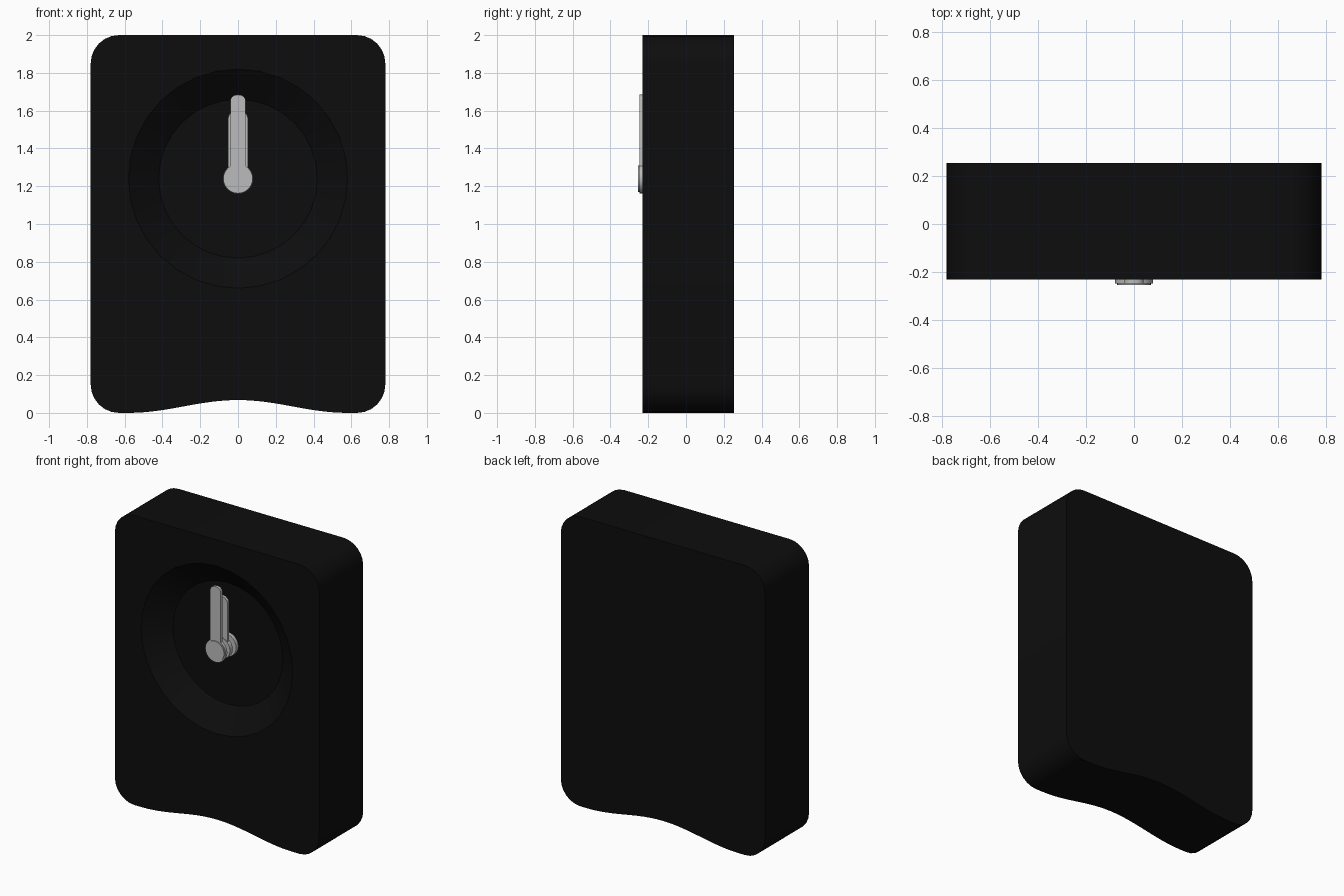
import bpy
import bmesh
import math

old = bpy.data.objects.get("Cube")
if old:
    bpy.data.objects.remove(old, do_unlink=True)

FRONT, BACK, FLOOR = -0.23, 0.253, -0.11   # depths along y
DIAL_Z = 1.24


def material(name, value):
    mat = bpy.data.materials.new(name)
    mat.use_nodes = True
    colour = (value, value, value, 1)
    mat.diffuse_color = colour
    mat.node_tree.nodes["Principled BSDF"].inputs["Base Color"].default_value = colour
    return mat


black = material("black plastic", 0.004)
grey = material("light grey", 0.5)


def finish(bm, name, mat):
    bmesh.ops.recalc_face_normals(bm, faces=bm.faces[:])
    mesh = bpy.data.meshes.new(name)
    bm.to_mesh(mesh)
    bm.free()
    mesh.materials.append(mat)
    obj = bpy.data.objects.new(name, mesh)
    bpy.context.collection.objects.link(obj)
    bpy.ops.object.select_all(action="DESELECT")
    obj.select_set(True)
    bpy.context.view_layer.objects.active = obj
    bpy.ops.object.shade_smooth_by_angle(angle=math.radians(35))
    return obj


def ring(bm, points, y):
    return [bm.verts.new((x, y, z)) for x, z in points]


def skin(bm, a, b):
    for i in range(len(a)):
        j = (i + 1) % len(a)
        bm.faces.new((a[i], a[j], b[j], b[i]))


def circle(radius, count, z=DIAL_Z):
    steps = [2 * math.pi * i / count for i in range(count)]
    return [(radius * math.cos(t), z + radius * math.sin(t)) for t in steps]


def plate(name, points, y_front, y_back, mat):
    bm = bmesh.new()
    a, b = ring(bm, points, y_front), ring(bm, points, y_back)
    skin(bm, a, b)
    bm.faces.new(a)
    bm.faces.new(b)
    return finish(bm, name, mat)


# Case outline: rounded corners and an arched underside, mirrored in x
R, W = 0.15, 0.78
half = []
for i in range(13):                       # arch, centre to foot
    x = 0.58 * i / 12
    half.append((x, 0.034 * (1 + math.cos(math.pi * x / 0.58))))
for cz, start in ((R, -90), (2 - R, 0)):  # lower and upper corners
    for i in range(7):
        t = math.radians(start + 15 * i)
        half.append((W - R + R * math.cos(t), cz + R * math.sin(t)))
outline = half + [(-x, z) for x, z in reversed(half[1:])]

# Case with a sloping round dial recess
bm = bmesh.new()
front, back = ring(bm, outline, FRONT), ring(bm, outline, BACK)
skin(bm, front, back)
bm.faces.new(back)
rim = ring(bm, circle(0.58, 32), FRONT)
dial = ring(bm, circle(0.42, 32), FLOOR)
skin(bm, rim, dial)
bm.faces.new(dial)
edges = [e for e in bm.edges if all(abs(v.co.y - FRONT) < 1e-5 for v in e.verts)]
bmesh.ops.triangle_fill(bm, use_beauty=True, edges=edges, normal=(0, -1, 0))
finish(bm, "clock_case", black)


# Hands with rounded tips, pointing to twelve
def hand(name, width, tip, y_front, y_back):
    points = [(-width, DIAL_Z), (width, DIAL_Z)]
    for i in range(7):
        t = math.pi * i / 6
        points.append((width * math.cos(t), tip - width * 0.7 * (1 - math.sin(t))))
    plate(name, points, y_front, y_back, grey)


hand("hour_hand", 0.052, 1.6, -0.19, -0.17)
hand("minute_hand", 0.04, 1.685, -0.247, -0.227)

# Stacked hub discs on the spindle
for name, radius, y_front, y_back in (
        ("hub_base", 0.08, -0.135, FLOOR),
        ("spindle", 0.035, -0.24, FLOOR),
        ("hour_hub", 0.075, -0.195, -0.165),
        ("minute_hub", 0.078, -0.247, -0.227),
        ("hub_cap", 0.07, -0.253, -0.24)):
    plate(name, circle(radius, 24), y_front, y_back, grey)
